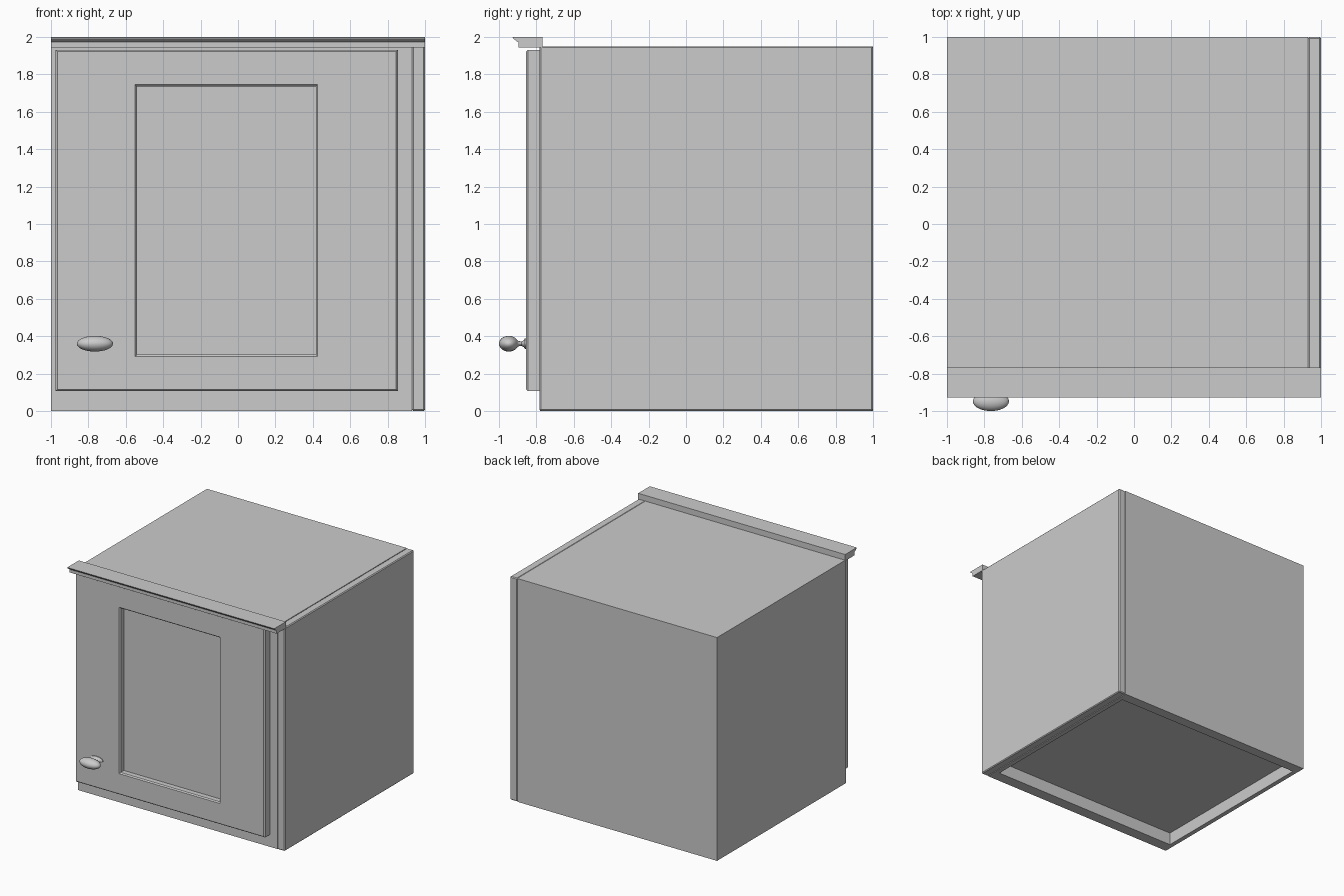
import bpy, bmesh, math

if "Cube" in bpy.data.objects:
    bpy.data.objects.remove(bpy.data.objects["Cube"])

FRONT, BACK, TOP = -0.78, 1.0, 1.95


def finish(name, bm):
    bmesh.ops.recalc_face_normals(bm, faces=bm.faces)
    me = bpy.data.meshes.new(name)
    bm.to_mesh(me)
    bm.free()
    ob = bpy.data.objects.new(name, me)
    bpy.context.collection.objects.link(ob)
    return ob


def box(name, x, y, z, bevel=0.0):
    bm = bmesh.new()
    bmesh.ops.create_cube(bm, size=1)
    for v in bm.verts:
        v.co = [r[0] if c < 0 else r[1] for c, r in zip(v.co, (x, y, z))]
    ob = finish(name, bm)
    if bevel:
        m = ob.modifiers.new("edge", "BEVEL")
        m.width, m.segments = bevel, 1
    return ob


def stack(name, loops):
    """Bridge a series of equal-length point loops and cap both ends."""
    bm = bmesh.new()
    rings = [[bm.verts.new(p) for p in loop] for loop in loops]
    n = len(rings[0])
    for a, b in zip(rings, rings[1:]):
        for i in range(n):
            j = (i + 1) % n
            bm.faces.new((a[i], a[j], b[j], b[i]))
    bm.faces.new(rings[0])
    bm.faces.new(rings[-1])
    return finish(name, bm)


# Cabinet carcass
box("left_side", (-1, -0.96), (FRONT + 0.1, BACK), (0, TOP))
box("inner_right_side", (0.89, 0.93), (FRONT + 0.1, BACK), (0, TOP))
box("back_panel", (-0.96, 0.89), (0.91, BACK), (0, TOP))
box("bottom_shelf", (-0.96, 0.89), (FRONT + 0.1, 0.91), (0.11, 0.15))
box("top_panel", (-0.96, 0.89), (FRONT + 0.1, 0.91), (TOP - 0.04, TOP))

# Face frame
box("bottom_rail", (-1, 0.93), (FRONT, FRONT + 0.1), (0, 0.11))
box("top_rail", (-1, 0.93), (FRONT, FRONT + 0.1), (1.85, TOP))
box("left_stile", (-1, -0.9), (FRONT, FRONT + 0.1), (0.11, 1.85))
box("right_stile", (0.8, 0.93), (FRONT, FRONT + 0.1), (0.11, 1.85))

# Applied end panel with eased edges
box("end_panel", (0.93, 1), (FRONT - 0.003, BACK), (0, TOP), 0.007)


# Door with eased outer edge and recessed centre panel
def rect(y, outer, d=0.0):
    x0, x1, z0, z1 = outer
    return [(x0 + d, y, z0 + d), (x1 - d, y, z0 + d),
            (x1 - d, y, z1 - d), (x0 + d, y, z1 - d)]


edge, panel = (-0.975, 0.855, 0.107, 1.93), (-0.55, 0.425, 0.292, 1.745)
stack("door", [rect(FRONT, edge), rect(-0.845, edge), rect(-0.855, edge, 0.009),
               rect(-0.855, panel), rect(-0.845, panel, 0.009),
               rect(-0.80, panel, 0.009)])

# Crown moulding
crown = [(-0.768, 2.0), (-0.928, 2.0), (-0.922, 1.99), (-0.905, 1.977),
         (-0.895, 1.972), (-0.895, 1.944), (-0.768, 1.944)]
stack("crown_moulding", [[(x, y, z) for y, z in crown] for x in (-1, 1)])

# Oval knob: turned profile (y, radius), stretched sideways
profile = [(-0.85, 0.027), (-0.862, 0.027), (-0.868, 0.018), (-0.88, 0.012),
           (-0.895, 0.014)]
profile += [(-0.948 - 0.052 * math.cos(t), 0.042 * math.sin(t))
            for t in [math.pi * (0.86 - 0.84 * i / 12) for i in range(13)]]
knob = stack("door_knob", [[(-0.765 + 2.3 * r * math.cos(a), y, 0.36 + r * math.sin(a))
                            for a in [math.tau * k / 32 for k in range(32)]]
                           for y, r in profile])
bpy.context.view_layer.objects.active = knob
knob.select_set(True)
bpy.ops.object.shade_smooth_by_angle(angle=math.radians(40))
